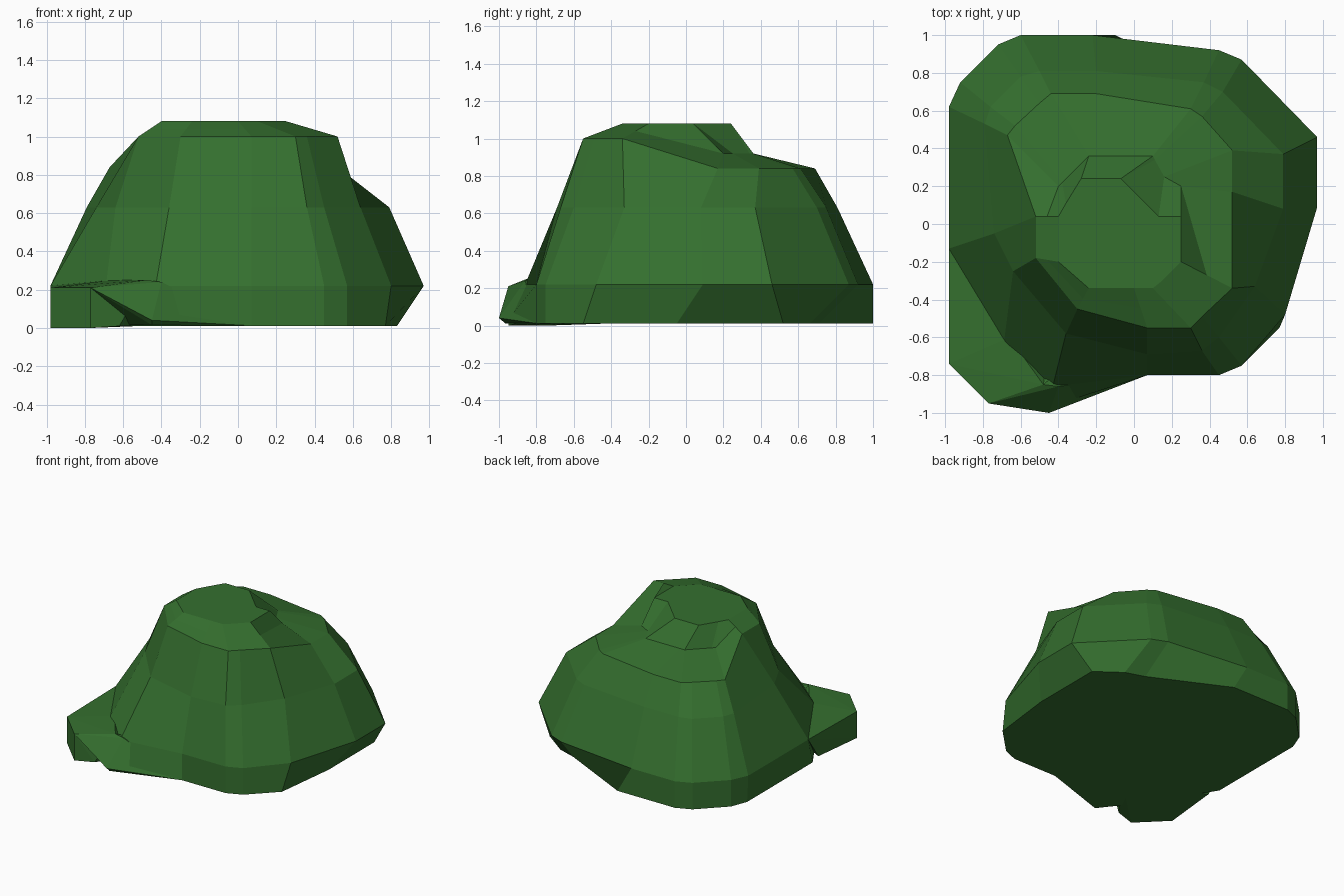
import bpy, bmesh
from mathutils import Vector

if "Cube" in bpy.data.objects:
    bpy.data.objects.remove(bpy.data.objects["Cube"])

green = bpy.data.materials.new("leaf_green")
green.diffuse_color = (0.035, 0.16, 0.028, 1)
green.use_nodes = True
green.node_tree.nodes["Principled BSDF"].inputs["Base Color"].default_value = green.diffuse_color


def finish(bm, name):
    """Weld, orient and turn a bmesh into a flat-shaded object."""
    bmesh.ops.remove_doubles(bm, verts=bm.verts[:], dist=0.001)
    bmesh.ops.recalc_face_normals(bm, faces=bm.faces[:])
    me = bpy.data.meshes.new(name)
    bm.to_mesh(me)
    bm.free()
    me.materials.append(green)
    ob = bpy.data.objects.new(name, me)
    bpy.context.collection.objects.link(ob)
    return ob


def ring(points, z):
    """Give an outline one height, or one height per point."""
    zs = z if isinstance(z, list) else [z] * len(points)
    return [Vector((x, y, h)) for (x, y), h in zip(points, zs)]


# Bush outlines, counter-clockwise from the back right corner
base = ring([(.83, .52), (.64, .66), (.49, .71), (-.1, 1), (-.6, 1), (-.72, .95),
             (-.92, .75), (-.97, .62), (-.97, -.2), (-.69, -.66), (-.45, -.97),
             (.07, -.8), (.45, -.8), (.57, -.75), (.77, -.55), (.83, -.05)], .01)
skirt = ring([(.97, .46), (.57, .87), (.45, .92), (-.22, 1), (-.6, 1), (-.72, .95),
              (-.92, .75), (-.98, .62), (-.98, -.13), (-.69, -.64), (-.43, -.86),
              (.07, -.8), (.45, -.8), (.57, -.75), (.8, -.48), (.97, .09)], .22)
waist = ring([(.79, .37), (.47, .70), (.37, .75), (-.2, .81), (-.5, .81), (-.6, .78),
              (-.76, .62), (-.79, .53), (-.74, -.05), (-.64, -.25), (-.36, -.58),
              (.07, -.69), (.36, -.67), (.45, -.6), (.64, -.33), (.79, .08)], .63)
shoulder = ring([(.52, .39), (.36, .57), (.3, .61), (-.2, .69), (-.44, .69), (-.5, .64),
                 (-.63, .52), (-.67, .47), (-.52, .04), (-.52, -.18), (-.3, -.45),
                 (.07, -.55), (.3, -.55), (.36, -.49), (.52, -.34), (.52, .17)],
                [.84] * 8 + [1] * 7 + [.84])
crown = ring([(.13, .04), (-.07, .24), (-.07, .24), (-.2, .24), (-.28, .24), (-.28, .24),
              (-.36, .11), (-.36, .11), (-.4, .04), (-.4, -.2), (-.24, -.34),
              (0, -.34), (.1, -.34), (.15, -.3), (.25, -.2), (.25, .04)], 1.08)

# Step behind the crown; the front is just halfway between its neighbours
step = [a.lerp(b, .5) for a, b in zip(shoulder, crown)]
step[:8] = ring([(.16, .25), (.11, .34), (.1, .36), (-.2, .36), (-.24, .36),
                 (-.28, .32), (-.38, .22), (-.4, .2)], .92)
step[15] = Vector((.25, .2, .92))

bm = bmesh.new()
loops = [[bm.verts.new(p) for p in r] for r in (base, skirt, waist, shoulder, step, crown)]
for lo, hi in zip(loops, loops[1:]):
    for i in range(len(lo)):
        j = (i + 1) % len(lo)
        bm.faces.new((lo[i], lo[j], hi[j], hi[i]))
bm.faces.new(loops[0][::-1])
bm.faces.new(loops[-1])
finish(bm, "bush_body")

# Low lobe sticking out at the front left
bm = bmesh.new()
for p in [(-.98, -.13, .22), (-.66, -.6, .25), (-.48, -.85, .25), (-.77, -.95, .21),
          (-.98, -.74, .21), (-.98, -.74, 0), (-.77, -.95, 0), (-.95, -.3, .015),
          (-.62, -.91, .01), (-.4, -.6, .015)]:
    bm.verts.new(p)
bmesh.ops.convex_hull(bm, input=bm.verts[:])
finish(bm, "front_lobe")

# Pointed toe beside the lobe
bm = bmesh.new()
for p in [(-.45, -1, .04), (-.45, -.97, .015), (-.48, -.85, .25), (-.77, -.95, .21),
          (-.4, -.86, .24), (-.6, -.8, .015), (.07, -.8, .012), (-.3, -.7, .2)]:
    bm.verts.new(p)
bmesh.ops.convex_hull(bm, input=bm.verts[:])
finish(bm, "front_toe")
